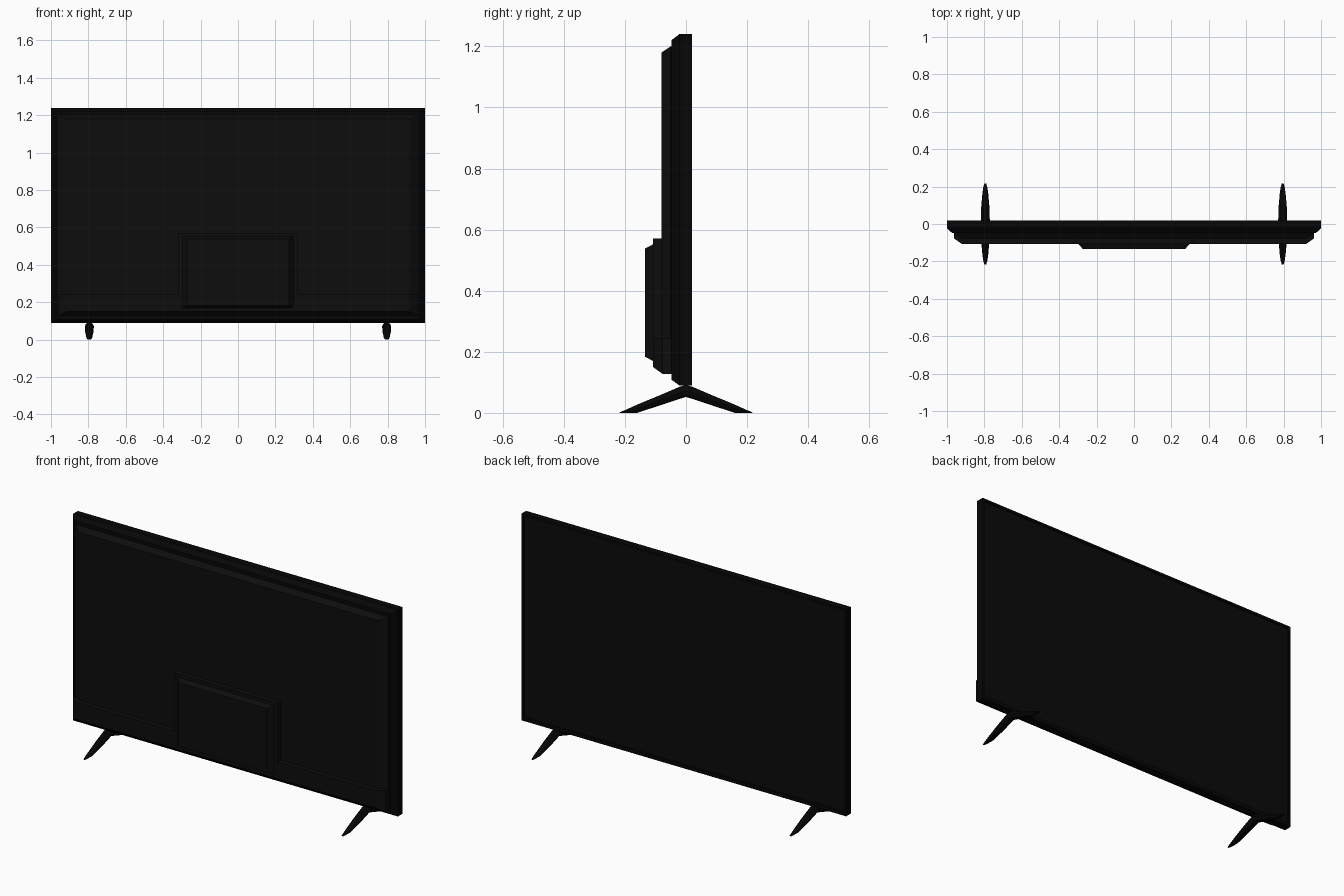
import bpy, bmesh

cube = bpy.data.objects.get("Cube")
if cube:
    bpy.data.objects.remove(cube, do_unlink=True)


def material(name, v):
    m = bpy.data.materials.new(name)
    m.use_nodes = True
    m.diffuse_color = (v, v, v, 1)
    bsdf = m.node_tree.nodes["Principled BSDF"]
    bsdf.inputs["Base Color"].default_value = (v, v, v, 1)
    return m


frame_black = material("frame black", 0.0018)
casing_black = material("casing black", 0.004)
screen_black = material("screen black", 0.003)


def loft(name, rings, mat):
    """Closed solid through rings of equal point count."""
    bm = bmesh.new()
    loops = [[bm.verts.new(p) for p in ring] for ring in rings]
    n = len(loops[0])
    for a, b in zip(loops, loops[1:]):
        for i in range(n):
            j = (i + 1) % n
            bm.faces.new((a[i], a[j], b[j], b[i]))
    bm.faces.new(loops[0])
    bm.faces.new(loops[-1])
    bmesh.ops.recalc_face_normals(bm, faces=bm.faces)
    mesh = bpy.data.meshes.new(name)
    bm.to_mesh(mesh)
    bm.free()
    mesh.materials.append(mat)
    obj = bpy.data.objects.new(name, mesh)
    bpy.context.collection.objects.link(obj)
    return obj


def rect(y, w, z0, z1):
    return [(-w, y, z0), (w, y, z0), (w, y, z1), (-w, y, z1)]


def tee(y, w, z0):
    """Low full-width band with a raised middle."""
    c, band, top = 0.32, 0.245, 0.571
    return [(-w, y, z0), (w, y, z0), (w, y, band), (c, y, band),
            (c, y, top), (-c, y, top), (-c, y, band), (-w, y, band)]


# Outer frame, with the screen recessed in a thin bezel
loft("frame", [rect(0.013, 0.985, 0.112, 1.225), rect(0.02, 0.987, 0.11, 1.227),
               rect(0.02, 1, 0.09, 1.24), rect(-0.022, 1, 0.09, 1.24),
               rect(-0.048, 0.973, 0.109, 1.22)], frame_black)
loft("screen", [rect(0.015, 0.985, 0.112, 1.225),
                rect(0.008, 0.985, 0.112, 1.225)], screen_black)

# Stepped casing
loft("upper_casing", [rect(-0.04, 0.963, 0.14, 1.2), rect(-0.05, 0.963, 0.14, 1.2),
                      rect(-0.08, 0.918, 0.16, 1.18)], casing_black)
loft("lower_casing", [tee(-0.04, 0.963, 0.128), tee(-0.077, 0.963, 0.128),
                      tee(-0.108, 0.918, 0.15)], casing_black)
loft("connector_box", [rect(-0.1, 0.297, 0.17, 0.552), rect(-0.108, 0.297, 0.17, 0.552),
                       rect(-0.134, 0.273, 0.184, 0.538)], casing_black)


def leg_ring(y, half, low, high):
    """Slim eight-sided section, narrowed at top and bottom."""
    mid, rise = (low + high) / 2, (high - low) / 2
    return [(half * a, y, mid + rise * b) for a, b in
            ((-.5, -1), (.5, -1), (.9, -.5), (1, 0), (.8, .6), (.4, 1),
             (-.4, 1), (-.8, .6), (-1, 0), (-.9, -.5))]


# Splayed feet: half of each section list is mirrored in y
half_leg = [(0, .024, .052, .091), (.02, .024, .046, .086), (.09, .022, .023, .056),
            (.16, .016, 0, .027), (.195, .011, 0, .011), (.217, .005, 0, .002)]
for side, x in (("left", 0.795), ("right", -0.795)):
    sections = [(-y, *s) for y, *s in reversed(half_leg[1:])] + half_leg
    leg = loft(side + "_leg", [leg_ring(*s) for s in sections], frame_black)
    leg.location.x = x
    bpy.context.view_layer.objects.active = leg
    bpy.ops.object.select_all(action="DESELECT")
    leg.select_set(True)
    bpy.ops.object.shade_smooth_by_angle(angle=0.6)
